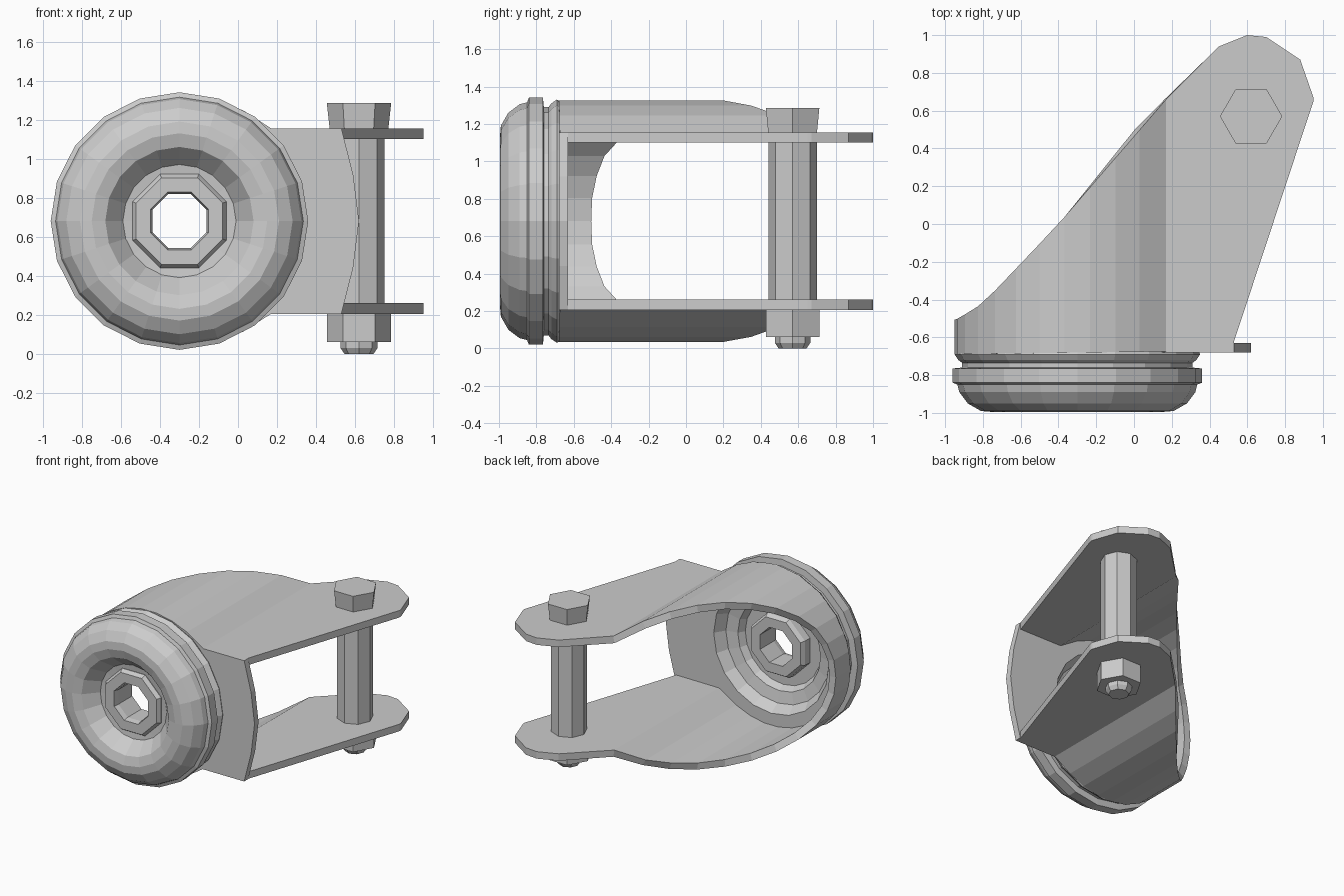
import bpy, bmesh
from math import sin, cos, pi, radians, sqrt

if "Cube" in bpy.data.objects:
    bpy.data.objects.remove(bpy.data.objects["Cube"])

CX, CZ = -0.30, 0.68      # swivel axis (runs along y)
AX, AY = 0.62, 0.57       # axle position (runs along z)


def make(name, verts, faces):
    me = bpy.data.meshes.new(name)
    me.from_pydata(verts, [], faces)
    bm = bmesh.new()
    bm.from_mesh(me)
    bmesh.ops.remove_doubles(bm, verts=bm.verts, dist=1e-5)
    bm.to_mesh(me)
    bm.free()
    ob = bpy.data.objects.new(name, me)
    bpy.context.collection.objects.link(ob)
    return ob


def fix_normals(ob):
    bm = bmesh.new()
    bm.from_mesh(ob.data)
    bmesh.ops.recalc_face_normals(bm, faces=bm.faces)
    bm.to_mesh(ob.data)
    bm.free()


def lathe_y(name, loop, n, phase=0.0):
    """Revolve a closed (radius, y) loop around the swivel axis."""
    m = len(loop)
    verts = [(CX + r * cos(2 * pi * i / n + phase), y, CZ + r * sin(2 * pi * i / n + phase))
             for i in range(n) for r, y in loop]
    faces = [(i * m + j, i * m + (j + 1) % m,
              (i + 1) % n * m + (j + 1) % m, (i + 1) % n * m + j)
             for i in range(n) for j in range(m)]
    ob = make(name, verts, faces)
    fix_normals(ob)


def prism_z(name, rings, n):
    """Stack of (radius, z) rings on the axle, capped at both ends."""
    verts = [(AX + r * cos(2 * pi * i / n), AY + r * sin(2 * pi * i / n), z)
             for r, z in rings for i in range(n)]
    faces = [(k * n + i, k * n + (i + 1) % n, (k + 1) * n + (i + 1) % n, (k + 1) * n + i)
             for k in range(len(rings) - 1) for i in range(n)]
    faces += [tuple(range(n)), tuple(range((len(rings) - 1) * n, len(rings) * n))]
    ob = make(name, verts, faces)
    fix_normals(ob)


def lerp(table, x):
    for (x0, y0), (x1, y1) in zip(table, table[1:]):
        if x <= x1:
            return y0 + (y1 - y0) * (x - x0) / (x1 - x0)
    return table[-1][1]


# fork shell: cross-section in xz swept along y, trimmed by the plan outline
back_edge = [(-0.96, -0.51), (-0.93, -0.50), (-0.80, -0.42), (-0.40, 0.00), (0.17, 0.66),
             (0.45, 0.94), (0.60, 1.00), (0.70, 0.99), (0.88, 0.87), (0.95, 0.67)]
front_edge = [(-0.96, -0.69), (0.52, -0.67), (0.53, -0.62), (0.95, 0.65)]
half = [(x, 0.475) for x in (0.95, 0.88, 0.80, 0.70, 0.60, 0.53, 0.52, 0.45, 0.17)]
half += [(0.03, 0.565)]
half += [(CX + 0.65 * cos(radians(a)), 0.65 * sin(radians(a))) for a in range(72, 180, 12)]
path = [(x, CZ + h) for x, h in half] + [(CX - 0.65, CZ)]
path += [(x, CZ - h) for x, h in reversed(half)]
verts, faces = [], []
for x, z in path:
    verts += [(x, lerp(front_edge, x), z), (x, lerp(back_edge, x), z)]
for i in range(len(path) - 1):
    a = 2 * i
    faces.append((a, a + 1, a + 3, a + 2))
fork = make("fork_shell", verts, faces)
mod = fork.modifiers.new("thickness", 'SOLIDIFY')
mod.thickness = 0.055
mod.offset = -1

# front wall joining the two arms beside the swivel head
outline = [(0.17, 1.155), (0.53, 1.155), (0.59, 0.92), (0.62, 0.68),
           (0.59, 0.44), (0.53, 0.205), (0.17, 0.205)]
outline += [(CX + 0.58 * cos(radians(a)), CZ + 0.58 * sin(radians(a))) for a in range(-45, 46, 15)]
n = len(outline)
verts = [(x, y, z) for y in (-0.68, -0.63) for x, z in outline]
faces = [tuple(range(n)), tuple(range(n, 2 * n))]
faces += [(i, (i + 1) % n, n + (i + 1) % n, n + i) for i in range(n)]
fix_normals(make("fork_front_wall", verts, faces))

# swivel head: dished race with an outer groove, open at the back
lathe_y("swivel_head", [
    (0.38, -0.975), (0.45, -0.995), (0.51, -0.99), (0.58, -0.95), (0.625, -0.89), (0.635, -0.85),
    (0.66, -0.84), (0.66, -0.765), (0.61, -0.76), (0.61, -0.735), (0.63, -0.72),
    (0.65, -0.69), (0.62, -0.63), (0.50, -0.63), (0.45, -0.71), (0.36, -0.73),
    (0.33, -0.78), (0.20, -0.78), (0.20, -0.86), (0.29, -0.87)], 20)

# hollow kingpin nut
lathe_y("kingpin_nut", [(0.26, -0.87), (0.24, -0.90), (0.16, -0.90),
                        (0.15, -0.86), (0.15, -0.69), (0.23, -0.69), (0.25, -0.72)], 8, pi / 8)

# axle bolt, its head, nut and threaded end
prism_z("axle_sleeve", [(0.13, 0.25), (0.13, 1.11)], 8)
prism_z("axle_bolt_head", [(0.15, 1.15), (0.165, 1.285)], 6)
prism_z("axle_nut", [(0.165, 0.06), (0.165, 0.21)], 6)
prism_z("axle_bolt_end", [(0.075, 0.0), (0.095, 0.03), (0.095, 0.07)], 8)
